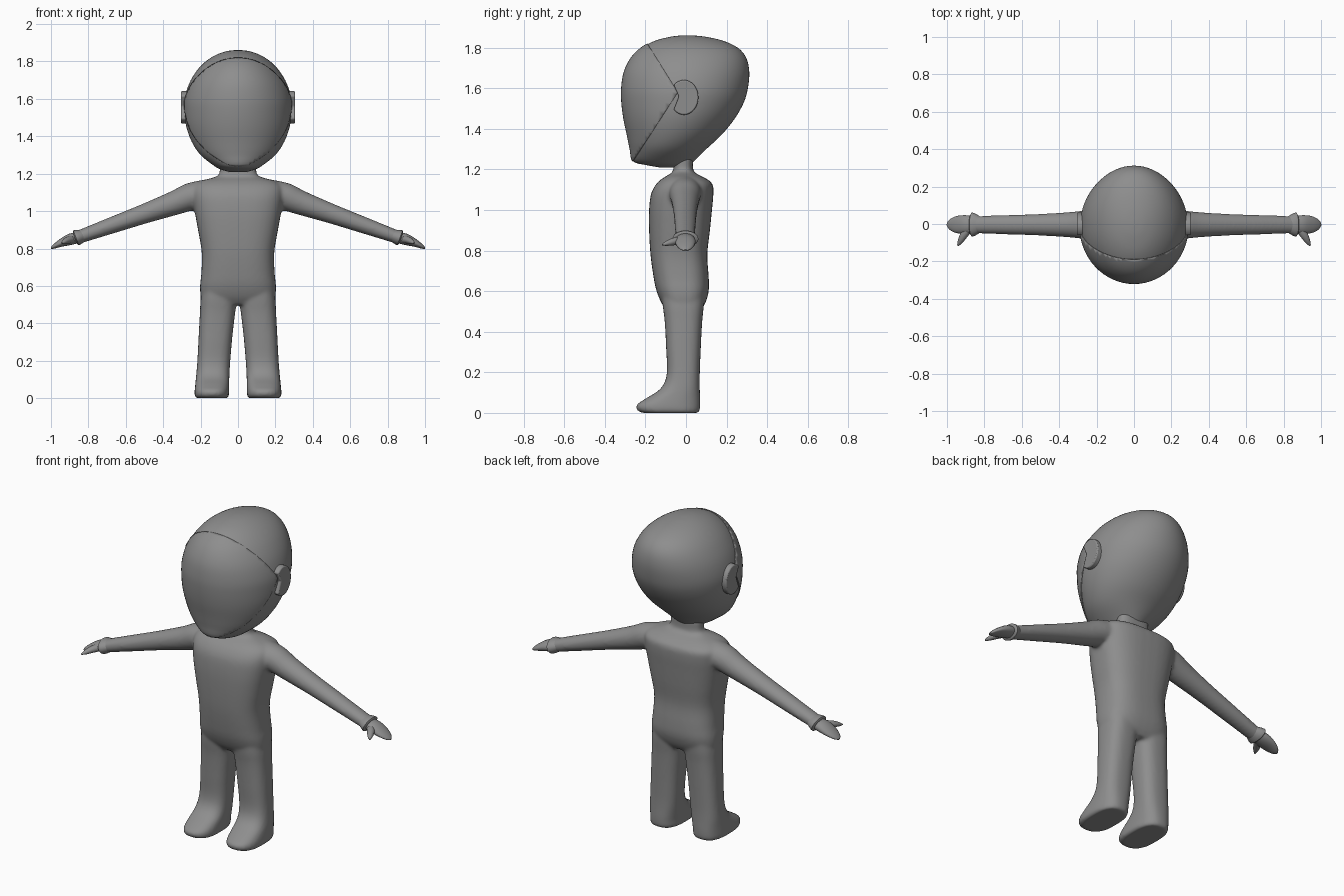
import bpy, bmesh, math
from mathutils import Vector

if "Cube" in bpy.data.objects:
    bpy.data.objects.remove(bpy.data.objects["Cube"])

# Single flat colour
grey = bpy.data.materials.new("plain_grey")
grey.use_nodes = True
colour = (0.27, 0.27, 0.27, 1)
grey.diffuse_color = colour
bsdf = grey.node_tree.nodes["Principled BSDF"]
bsdf.inputs["Base Color"].default_value = colour
bsdf.inputs["Roughness"].default_value = 0.7


def spline(a, b, c, d, t):
    return 0.5 * (2 * b + (c - a) * t + (2 * a - 5 * b + 4 * c - d) * t * t
                  + (3 * b - a - 3 * c + d) * t ** 3)


def loft(bm, rings, power=2.0, sides=40, steps=4):
    """Closed tube through (centre, u, v) rings, smoothly resampled."""
    rings = [[Vector(p) for p in r] for r in rings]
    fine, last = [], len(rings) - 1
    for i in range(last):
        four = [rings[max(0, min(last, i + k))] for k in (-1, 0, 1, 2)]
        for s in range(steps):
            fine.append([spline(*(r[j] for r in four), s / steps) for j in range(3)])
    fine.append(rings[-1])
    loops = []
    for c, u, v in fine:
        loop = []
        for k in range(sides):
            a = math.tau * k / sides
            ca, sa = math.cos(a), math.sin(a)
            x = math.copysign(abs(ca) ** (2 / power), ca)
            y = math.copysign(abs(sa) ** (2 / power), sa)
            loop.append(bm.verts.new(c + u * x + v * y))
        loops.append(loop)
    faces = [bm.faces.new(loops[0][::-1]), bm.faces.new(loops[-1])]
    for lo, hi in zip(loops, loops[1:]):
        for k in range(sides):
            n = (k + 1) % sides
            faces.append(bm.faces.new((lo[k], lo[n], hi[n], hi[k])))
    bmesh.ops.recalc_face_normals(bm, faces=faces)


def level_rings(rows):
    """Horizontal rings from (z, front, back, x centre, half width)."""
    return [((x, (f + b) / 2, z), (w, 0, 0), (0, (b - f) / 2, 0)) for z, f, b, x, w in rows]


def finish(name, bm, mirror=False, angle=40):
    mesh = bpy.data.meshes.new(name)
    bm.to_mesh(mesh)
    bm.free()
    ob = bpy.data.objects.new(name, mesh)
    bpy.context.collection.objects.link(ob)
    mesh.materials.append(grey)
    bpy.ops.object.select_all(action='DESELECT')
    ob.select_set(True)
    bpy.context.view_layer.objects.active = ob
    bpy.ops.object.shade_smooth_by_angle(angle=math.radians(angle))
    if mirror:
        ob.modifiers.new("Mirror", 'MIRROR').use_mirror_merge = False
    return ob


# Head: egg leaning backwards
head_rows = [
    (1.21, -0.13, -0.02, 0, 0.05), (1.222, -0.20, 0.02, 0, 0.09),
    (1.24, -0.26, 0.04, 0, 0.125), (1.30, -0.274, 0.10, 0, 0.20),
    (1.37, -0.288, 0.175, 0, 0.247), (1.45, -0.305, 0.24, 0, 0.276),
    (1.53, -0.315, 0.285, 0, 0.287), (1.60, -0.316, 0.305, 0, 0.285),
    (1.68, -0.303, 0.312, 0, 0.262), (1.75, -0.268, 0.297, 0, 0.221),
    (1.80, -0.217, 0.255, 0, 0.173), (1.835, -0.15, 0.18, 0, 0.118),
    (1.855, -0.07, 0.09, 0, 0.06), (1.861, -0.01, 0.02, 0, 0.012)]
bm = bmesh.new()
loft(bm, level_rings(head_rows), sides=64)
finish("head", bm)

# Face plate: front wedge of the head, a hair thicker
bm = bmesh.new()
loft(bm, level_rings(head_rows), sides=64)
for normal in ((0, 0.24, 0.15), (0, 0.34, -0.22)):
    bmesh.ops.bisect_plane(bm, geom=bm.verts[:] + bm.edges[:] + bm.faces[:],
                           plane_co=(0, -0.04, 1.58), plane_no=normal, clear_outer=True)
face = finish("face_plate", bm)
shell = face.modifiers.new("Thickness", 'SOLIDIFY')
shell.thickness, shell.offset = 0.004, 1

# Ears: discs with a notch at the front
bm = bmesh.new()
outline = [(-0.035, 1.56)]
for k in range(25):
    a = math.radians(-135 + 270 * k / 24)
    outline.append((-0.01 + 0.071 * math.cos(a), 1.555 + 0.086 * math.sin(a)))
disc = bm.faces.new([bm.verts.new((0.24, y, z)) for y, z in outline])
side = bmesh.ops.extrude_face_region(bm, geom=[disc])["geom"]
bmesh.ops.translate(bm, vec=(0.066, 0, 0), verts=[g for g in side if isinstance(g, bmesh.types.BMVert)])
bmesh.ops.recalc_face_normals(bm, faces=bm.faces)
ears = finish("ears", bm, mirror=True)
bevel = ears.modifiers.new("Bevel", 'BEVEL')
bevel.width, bevel.segments = 0.006, 2

# Body: torso, neck, legs and arms fused into one skin
bm = bmesh.new()
loft(bm, level_rings([
    (0.50, -0.09, 0.07, 0, 0.17), (0.54, -0.12, 0.095, 0, 0.198),
    (0.60, -0.145, 0.112, 0, 0.203), (0.67, -0.16, 0.112, 0, 0.196),
    (0.78, -0.175, 0.105, 0, 0.194), (0.90, -0.182, 0.118, 0, 0.214),
    (1.00, -0.182, 0.128, 0, 0.232), (1.08, -0.172, 0.135, 0, 0.243),
    (1.13, -0.145, 0.13, 0, 0.238), (1.16, -0.11, 0.09, 0, 0.20),
    (1.18, -0.075, 0.05, 0, 0.13), (1.20, -0.062, 0.035, 0, 0.10),
    (1.26, -0.062, 0.035, 0, 0.10)]), power=2.7)
leg_rows = [
    (0, -0.215, 0.06, 0.14, 0.085), (0.012, -0.24, 0.068, 0.14, 0.092),
    (0.04, -0.243, 0.07, 0.14, 0.092), (0.07, -0.20, 0.07, 0.138, 0.091),
    (0.12, -0.125, 0.068, 0.135, 0.089), (0.19, -0.095, 0.068, 0.130, 0.088),
    (0.32, -0.098, 0.073, 0.121, 0.090), (0.45, -0.105, 0.08, 0.110, 0.094),
    (0.53, -0.115, 0.088, 0.103, 0.097), (0.60, -0.12, 0.09, 0.10, 0.09)]
arm_rows = [(0.14, 1.10, 0.085, 0.075), (0.25, 1.078, 0.078, 0.074), (0.34, 1.043, 0.068, 0.065),
            (0.50, 0.986, 0.058, 0.053), (0.68, 0.922, 0.052, 0.044), (0.86, 0.858, 0.046, 0.035)]
for s in (1, -1):
    loft(bm, level_rings([(z, f, b, s * x, w) for z, f, b, x, w in leg_rows]), power=2.6)
    loft(bm, [((s * x, -0.004, z), (0, u, 0), (s * 0.34 * v, 0, 0.94 * v)) for x, z, u, v in arm_rows])
body = finish("body", bm)
skin = body.modifiers.new("Fuse", 'REMESH')
skin.mode, skin.voxel_size, skin.use_smooth_shade = 'VOXEL', 0.009, True
relax = body.modifiers.new("Relax", 'SMOOTH')
relax.factor, relax.iterations = 0.5, 10


def arm_ring(x, z, u, v):
    return ((x, -0.003, z), (0, u, 0), (0.34 * v, 0, 0.94 * v))


# Cuffs: flared rings at the wrists
bm = bmesh.new()
loft(bm, [arm_ring(0.825, 0.87, 0.044, 0.032), arm_ring(0.848, 0.863, 0.058, 0.039),
          arm_ring(0.866, 0.857, 0.064, 0.042), arm_ring(0.872, 0.855, 0.05, 0.032)], steps=2)
finish("cuffs", bm, mirror=True)

# Hands: flat mittens with a pointed thumb
bm = bmesh.new()
loft(bm, [arm_ring(0.85, 0.86, 0.042, 0.03), arm_ring(0.90, 0.848, 0.05, 0.03),
          arm_ring(0.95, 0.828, 0.045, 0.02), arm_ring(0.985, 0.81, 0.028, 0.011),
          arm_ring(1.0, 0.801, 0.008, 0.004)], sides=24)
loft(bm, [(c, (0.85 * r, 0.5 * r, 0), (0, 0, r * 0.9)) for c, r in (
    ((0.875, -0.01, 0.852), 0.024), ((0.91, -0.06, 0.845), 0.021),
    ((0.93, -0.095, 0.836), 0.014), ((0.942, -0.116, 0.829), 0.004))], sides=16)
finish("hands", bm, mirror=True)
